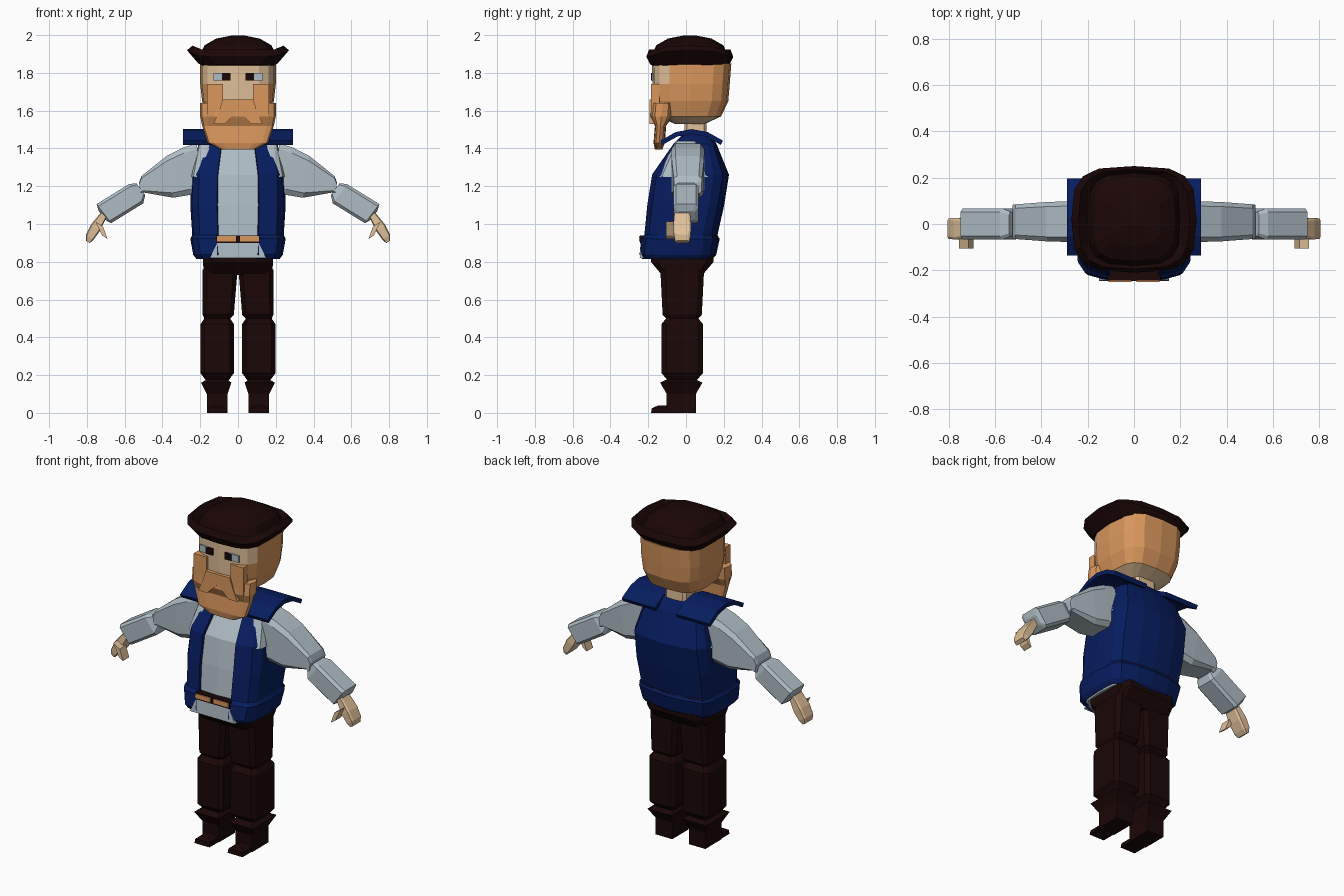
import bpy, bmesh
from math import sin, cos, copysign, pi, tau

default_cube = bpy.data.objects.get("Cube")
if default_cube:
    bpy.data.objects.remove(default_cube)


def material(name, red, green, blue):
    colour = (red, green, blue, 1)
    made = bpy.data.materials.new(name)
    made.use_nodes = True
    made.diffuse_color = colour
    shader = made.node_tree.nodes["Principled BSDF"]
    shader.inputs["Base Color"].default_value = colour
    shader.inputs["Roughness"].default_value = .9
    return made


NAVY = material("navy_cloth", .002, .012, .115)
GREY = material("pale_grey_cloth", .42, .5, .55)
SKIN = material("skin", .75, .53, .32)
GINGER = material("ginger", .7, .31, .11)
BROWN = material("dark_brown", .011, .002, .002)


def oval(sides, power, offset=0):
    """Unit cross-section, squarer for smaller powers, starting at the front."""
    points = []
    for step in range(sides):
        angle = tau * (step + offset) / sides
        across, along = sin(angle), -cos(angle)
        points.append((copysign(abs(across) ** power, across),
                       copysign(abs(along) ** power, along)))
    return points


BOX = oval(4, 0, offset=.5)
CHAMFER = oval(8, .3, offset=.5)
ROUNDED = oval(16, .6)
# The torso is boxy, with its inner front and back points drawn together
TORSO = [(u * .72 if abs(u) < .7 else u, v) for u, v in oval(16, .5)]
OPEN_FRONT = TORSO[1:]
ACROSS = pi / 2


def surface(name, rows, paint, closed=True, thickness=0, side=1):
    """Skin rows of points; closed rows get end caps, open ones thickness."""
    mesh = bmesh.new()
    grid = [[mesh.verts.new((x * side, y, z)) for x, y, z in row] for row in rows]
    count = len(grid[0])
    for lower, upper in zip(grid, grid[1:]):
        for here in range(count if closed else count - 1):
            after = (here + 1) % count
            mesh.faces.new((lower[here], lower[after], upper[after], upper[here]))
    if closed:
        mesh.faces.new(grid[0])
        mesh.faces.new(grid[-1])
    bmesh.ops.recalc_face_normals(mesh, faces=mesh.faces)
    data = bpy.data.meshes.new(name)
    mesh.to_mesh(data)
    mesh.free()
    data.materials.append(paint)
    part = bpy.data.objects.new(name, data)
    bpy.context.collection.objects.link(part)
    if thickness:
        shell = part.modifiers.new("thickness", "SOLIDIFY")
        shell.thickness = thickness
        shell.offset = 0
    return part


def ring(section, x, y, z, radius, depth, tilt=ACROSS):
    return [(x + u * radius * sin(tilt), y + v * depth, z + u * radius * cos(tilt))
            for u, v in section]


def upright(name, section, paint, rings, lean, **options):
    """Central part from rings of height, half width and half depth."""
    bottom, top = rings[0][0], rings[-1][0]
    rows = []
    for z, width, depth in rings:
        share = (z - bottom) / (top - bottom)
        y = lean[0] + (lean[1] - lean[0]) * share
        rows.append(ring(section, 0, y, z, width, depth))
    return surface(name, rows, paint, **options)


def limb(name, section, paint, rings, side, y=0, flat=0, ratio=0, tilt=ACROSS):
    """Side part from rings of x, z and radius; depth is flat + ratio * radius."""
    rows = [ring(section, x, y, z, radius, flat + ratio * radius, tilt)
            for x, z, radius in rings]
    return surface(name, rows, paint, side=side)


def plate(name, paint, x, y, z, side=1):
    rows = [[(x[0], y[0], h), (x[1], y[0], h), (x[1], y[1], h), (x[0], y[1], h)] for h in z]
    return surface(name, rows, paint, side=side)


# Open waistcoat over a shirt, with belt and shirt tail
body = [(.82, .215, .185), (.84, .23, .2), (.92, .245, .205), (.94, .235, .19), (1.1, .245, .2),
        (1.26, .24, .2), (1.42, .195, .11), (1.48, .1, .06)]
body_lean = (-.05, .055)
inset = .015
upright("waistcoat", OPEN_FRONT, NAVY, body, body_lean, closed=False, thickness=inset)
upright("shirt", TORSO, GREY, [(z, width - inset, depth - inset) for z, width, depth in body],
        body_lean)
upright("shirt_tail", BOX, GREY, [(.82, .15, .02), (.9, .11, .02)], lean=(-.225, -.22))
upright("belt", TORSO, BROWN, [(.927, .245, .205), (.937, .243, .2)], lean=(-.032, -.03))
plate("belt_front", BROWN, x=(-.115, .115), y=(-.243, -.2), z=(.9, .94))

# Ginger head whose front faces are bare skin
head = upright("head", ROUNDED, GINGER, [(1.53, .1, .08), (1.57, .165, .165), (1.65, .19, .2),
                                         (1.74, .2, .205), (1.85, .2, .21)], lean=(.02, .03))
head.data.materials.append(SKIN)
for face in head.data.polygons:
    middle = face.center
    is_brow = middle.z > 1.74 and middle.y < -.09
    is_nose = middle.z > 1.65 and middle.y < -.16 and abs(middle.x) < .08
    is_jaw = face.normal.z < -.8
    face.material_index = int(is_brow or is_nose or is_jaw)
upright("neck", CHAMFER, SKIN, [(1.43, .07, .06), (1.57, .07, .06)], lean=(.05, .05))
upright("beard", ROUNDED, GINGER, [(1.64, .2, .06), (1.57, .2, .06), (1.52, .19, .03),
                                   (1.43, .16, .03), (1.395, .09, .02)], lean=(-.125, -.145))

# Domed cap with a brim that curls up at the sides
brim = [(1.83, .17, .18), (1.845, .21, .21), (1.885, .27, .23), (1.925, .24, .215), (1.9, .2, .2)]
dome = [(1.9 + .1 * sin(step * .48), .2 * cos(step * .48), .2 * cos(step * .48))
        for step in range(1, 4)]
cap = upright("cap", ROUNDED, BROWN, brim + dome, lean=(.02, .02))
for point in cap.data.vertices:
    point.co.z += max(0, abs(point.co.x) - .2) / 2

upright("hips", CHAMFER, BROWN, [(.84, .19, .17), (.8, .19, .17), (.73, .185, .11)],
        lean=(-.02, -.02))

# Parts that come in pairs
for side, label in ((1, "left_"), (-1, "right_")):
    # Collar wing arching over the shoulder
    arch = [step / 2 for step in range(-2, 3)]
    surface(label + "collar_wing",
            [[(x, .03 + .16 * t, 1.49 - .06 * t * t) for t in arch] for x in (.07, .29)],
            NAVY, closed=False, thickness=.025, side=side)

    # Sleeve and hand
    limb(label + "armhole", TORSO, GREY, [(.165, 1.25, .085), (.175, 1.44, .03)], side, ratio=1.8)
    limb(label + "upper_sleeve", CHAMFER, GREY,
         [(.2, 1.3, .13), (.27, 1.28, .13), (.36, 1.25, .115), (.505, 1.21, .045), (.52, 1.19, .03)],
         side, y=.01, flat=.07, ratio=.15, tilt=.15)
    limb(label + "lower_sleeve", CHAMFER, GREY,
         [(.515, 1.185, .04), (.54, 1.16, .065), (.71, 1.055, .065), (.72, 1.045, .03)],
         side, flat=.03, ratio=.6, tilt=.65)
    limb(label + "hand", CHAMFER, SKIN,
         [(.71, 1.05, .02), (.755, .98, .03), (.785, .93, .025), (.795, .905, .012)],
         side, y=-.02, flat=.03, ratio=.6, tilt=1)
    limb(label + "thumb", BOX, SKIN, [(.735, 1, .025), (.705, .93, .016)], side,
         y=-.075, flat=.03, tilt=1)

    # Trouser leg and boot
    limb(label + "trouser_leg", CHAMFER, BROWN,
         [(.095, .76, .095), (.105, .52, .085), (.11, .5, .07), (.11, .47, .09),
          (.11, .21, .09), (.11, .17, .06)], side, y=-.02, ratio=1.25)
    limb(label + "boot", BOX, BROWN,
         [(.11, .18, .05), (.115, .16, .08), (.11, .1, .055), (.11, 0, .055)],
         side, y=-.025, ratio=1.4)
    limb(label + "toe", BOX, BROWN, [(.11, 0, .05), (.11, .025, .047), (.11, .04, .02)],
         side, y=-.12, ratio=1.3)

    # Facial hair, eyes and belt plates
    limb(label + "moustache", BOX, GINGER, [(.04, 1.66, .04), (.05, 1.6, .05), (.1, 1.53, .03)],
         side, y=-.163, flat=.03)
    plate(label + "cheek_hair", GINGER, x=(.08, .165), y=(-.185, -.14), z=(1.57, 1.74), side=side)
    eye_height = (1.76, 1.8)
    plate(label + "eye", GREY, (.07, .13), (-.181, -.172), eye_height, side)
    plate(label + "pupil", BROWN, (.04, .085), (-.186, -.177), eye_height, side)
    plate(label + "belt_plate", GINGER, (.01, .11), (-.25, -.242), (.908, .936), side)
